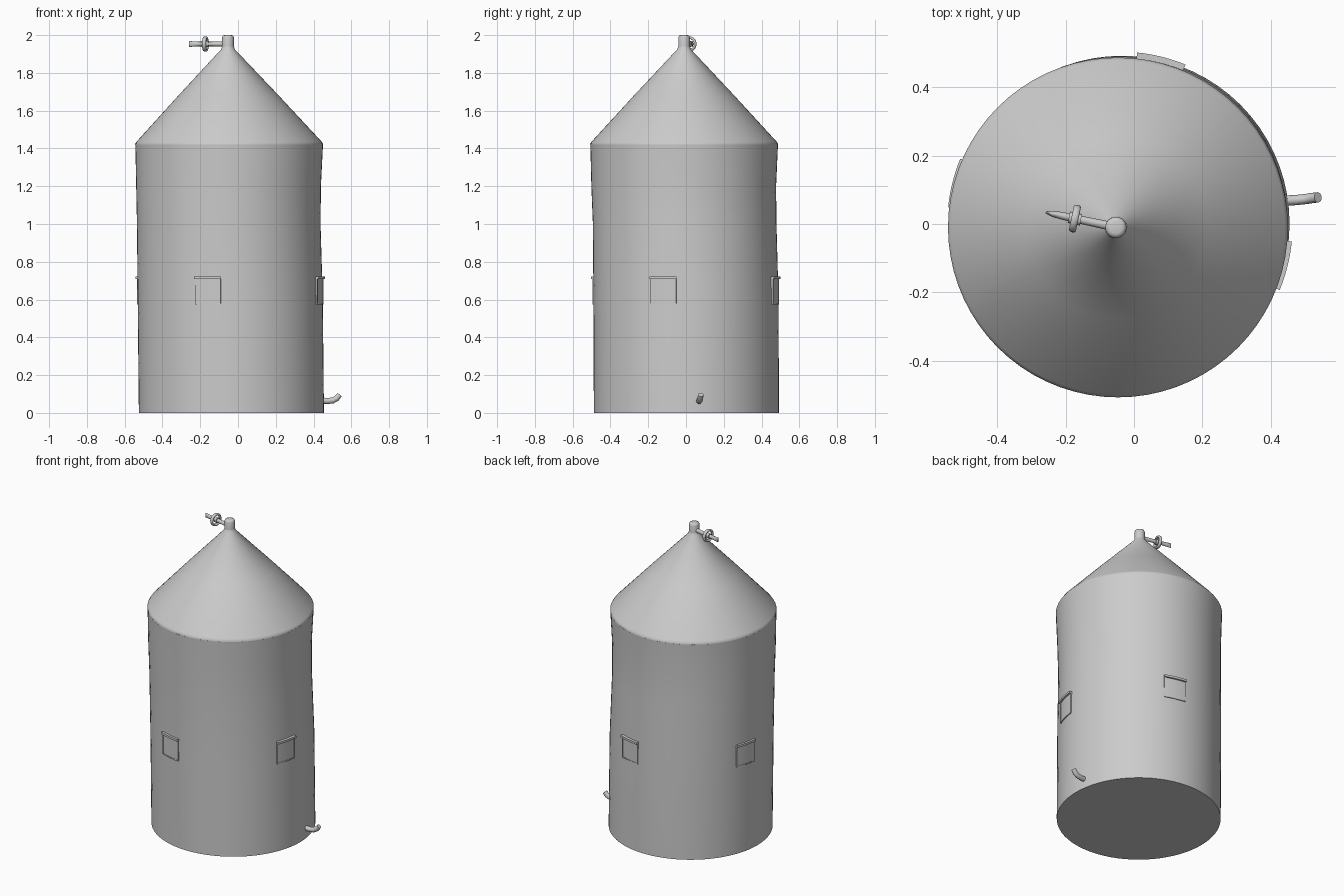
import bpy, bmesh, math
from mathutils import Vector

if "Cube" in bpy.data.objects:
    bpy.data.objects.remove(bpy.data.objects["Cube"])

metal = bpy.data.materials.new("grey_metal")
metal.use_nodes = True
grey = (0.6, 0.6, 0.6, 1)
metal.diffuse_color = grey
metal.node_tree.nodes["Principled BSDF"].inputs["Base Color"].default_value = grey


def finish(name, bm, angle=30):
    bmesh.ops.recalc_face_normals(bm, faces=bm.faces)
    mesh = bpy.data.meshes.new(name)
    bm.to_mesh(mesh)
    bm.free()
    obj = bpy.data.objects.new(name, mesh)
    bpy.context.collection.objects.link(obj)
    mesh.materials.append(metal)
    bpy.ops.object.select_all(action="DESELECT")
    obj.select_set(True)
    bpy.context.view_layer.objects.active = obj
    bpy.ops.object.shade_smooth_by_angle(angle=math.radians(angle))
    return obj


def loft(name, rings, angle=30):
    """Skin a list of point rings and close both ends."""
    bm = bmesh.new()
    loops = [[bm.verts.new(p) for p in ring] for ring in rings]
    n = len(loops[0])
    for a, b in zip(loops, loops[1:]):
        for i in range(n):
            j = (i + 1) % n
            bm.faces.new((a[i], a[j], b[j], b[i]))
    bm.faces.new(loops[0][::-1])
    bm.faces.new(loops[-1])
    return finish(name, bm, angle)


def circle(z, cx, cy, r, n=72):
    turn = math.tau / n
    return [(cx + r * math.cos(i * turn), cy + r * math.sin(i * turn), z) for i in range(n)]


def tube(name, path, sizes, n=16):
    """Sweep an ellipse (side radius, upright radius) along a path."""
    path = [Vector(p) for p in path]
    rings = []
    for k, p in enumerate(path):
        along = (path[min(k + 1, len(path) - 1)] - path[max(k - 1, 0)]).normalized()
        side = along.cross(Vector((0, 0, 1))).normalized()
        up = side.cross(along)
        w, h = sizes[k]
        rings.append([p + side * w * math.cos(i * math.tau / n) + up * h * math.sin(i * math.tau / n)
                      for i in range(n)])
    return loft(name, rings, 40)


# Tank wall, slightly waisted and leaning
loft("tank_wall", [circle(*s) for s in (
    (0, -.035, .002, .490), (.6, -.041, 0, .490), (1, -.049, -.007, .486),
    (1.2, -.05, -.012, .489), (1.4, -.047, -.01, .496), (1.42, -.047, -.01, .497))])

# Conical roof with a softened eave
loft("cone_roof", [circle(*s) for s in (
    (1.41, -.047, -.01, .496), (1.425, -.047, -.01, .497), (1.437, -.047, -.01, .489),
    (1.68, -.05, -.01, .266), (1.925, -.053, -.01, .036), (1.94, -.053, -.01, .031))], 50)

# Round cap on the peak
loft("roof_cap", [circle(*s, n=24) for s in (
    (1.92, -.053, -.01, .031), (1.988, -.053, -.01, .031),
    (1.997, -.053, -.01, .027), (2, -.053, -.01, .018))], 60)

# Valve stem ending in a flattened blade
start, end = Vector((-.06, -.008, 1.953)), Vector((-.258, .034, 1.953))
axis = (end - start).normalized()
tube("valve_stem", [start.lerp(end, t) for t in (0, .4, .75, .9, 1)],
     [(.013, .013), (.012, .012), (.011, .012), (.009, .014), (.003, .016)])

# Hand wheel: rim, hub and spokes around the stem
hub = start.lerp(end, .57)
side = axis.cross(Vector((0, 0, 1))).normalized()
up = side.cross(axis)
rim = []
for i in range(28):
    a = i * math.tau / 28
    out = side * math.cos(a) + up * math.sin(a)
    rim.append([hub + out * (.034 + .007 * math.cos(b)) + axis * .011 * math.sin(b)
                for b in (k * math.tau / 10 for k in range(10))])
bm = bmesh.new()
loops = [[bm.verts.new(p) for p in ring] for ring in rim]
for i, a in enumerate(loops):
    b = loops[(i + 1) % len(loops)]
    for k in range(10):
        m = (k + 1) % 10
        bm.faces.new((a[k], a[m], b[m], b[k]))
finish("wheel_rim", bm, 60)
tube("wheel_hub", [hub - axis * .018, hub + axis * .018], [(.017, .017)] * 2)
tube("wheel_spoke", [hub - side * .034, hub + side * .034], [(.006, .006)] * 2, 8)

# Bent drain spout near the floor
tube("drain_spout", [(.43, .068, .066), (.475, .07, .063), (.502, .073, .066),
                     (.522, .076, .077), (.538, .078, .096)],
     [(.015, .016)] * 4 + [(.015, .014)])


def curved_plate(name, angle, half, z0, z1, lift):
    """Plate that follows the wall between two heights."""
    cx, cy, r = -.041, -.001, .488
    rings = []
    for i in range(9):
        a = angle + half * (i / 4 - 1)
        rings.append([(cx + q * math.cos(a), cy + q * math.sin(a), z)
                      for q, z in ((r - .02, z0), (r + lift, z0), (r + lift, z1), (r - .02, z1))])
    loft(name, rings)


# Four hatches a quarter turn apart, each with a top lip and side frame
for q, name in enumerate(("left", "back", "right", "front")):
    a = math.radians(-14 + 90 * q)
    curved_plate(name + "_hatch_panel", a, .135, .58, .71, .006)
    curved_plate(name + "_hatch_lip", a, .145, .708, .722, .017)
    curved_plate(name + "_hatch_sill", a, .14, .574, .582, .008)
    for s in (-1, 1):
        curved_plate(name + "_hatch_side", a + s * .134, .008, .578, .712, .009)
